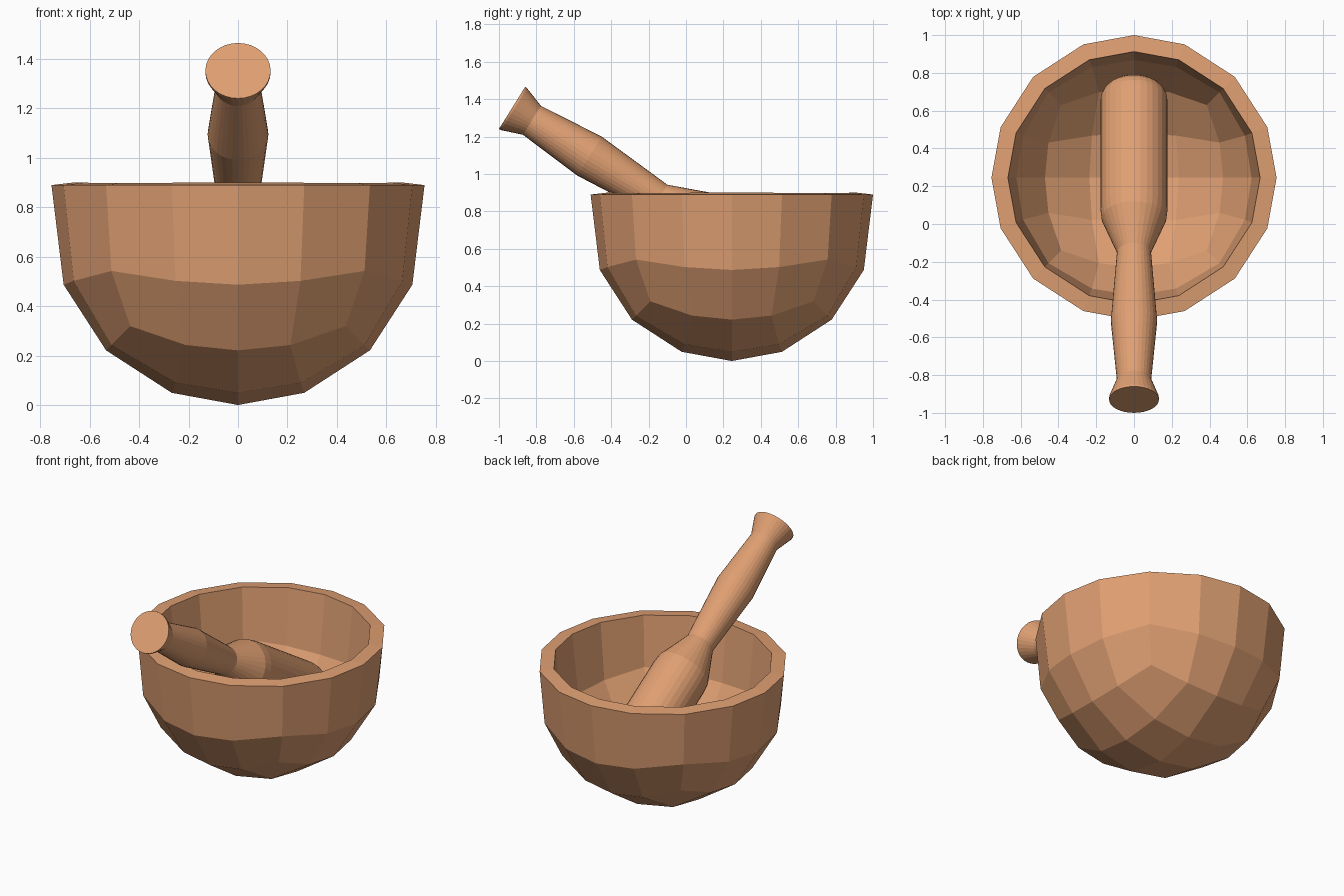
import bpy, bmesh, math
from mathutils import Matrix, Vector

if "Cube" in bpy.data.objects:
    bpy.data.objects.remove(bpy.data.objects["Cube"])

wood = bpy.data.materials.new("wood")
wood.diffuse_color = (0.74, 0.35, 0.17, 1)
wood.use_nodes = True
wood.node_tree.nodes["Principled BSDF"].inputs["Base Color"].default_value = wood.diffuse_color


def add_object(name, bm):
    mesh = bpy.data.meshes.new(name)
    bm.to_mesh(mesh)
    bm.free()
    mesh.materials.append(wood)
    obj = bpy.data.objects.new(name, mesh)
    bpy.context.collection.objects.link(obj)
    return obj


# Bowl: lower half of a faceted cube-sphere, rim pulled up, thickened inwards
R, CY, RIM = 0.755, 0.245, 0.89
bm = bmesh.new()
bmesh.ops.create_cube(bm, size=2)
bmesh.ops.subdivide_edges(bm, edges=bm.edges[:], cuts=3, use_grid_fill=True)
top = [v for v in bm.verts if v.co.z > 0.01]
bmesh.ops.delete(bm, geom=top, context='VERTS')
for v in bm.verts:
    on_edge = sum(abs(c) > 0.99 for c in v.co) > 1
    half = 0.415 if on_edge else 0.38
    p = Vector([math.copysign(half, c) if 0.4 < abs(c) < 0.6 else c for c in v.co])
    rim = abs(p.z) < 0.01
    v.co = p.normalized() * R + Vector((0, CY, R))
    if rim:
        v.co.z = RIM
bmesh.ops.recalc_face_normals(bm, faces=bm.faces[:])
# the open shell must face outwards
low = min(bm.faces, key=lambda f: f.calc_center_median().z)
if low.normal.z > 0:
    bmesh.ops.reverse_faces(bm, faces=bm.faces[:])
bowl = add_object("bowl", bm)
wall = bowl.modifiers.new("wall", 'SOLIDIFY')
wall.thickness = 0.088
wall.offset = -1

# Pestle: turned profile (distance from knob end, radius)
profile = [(0, 0.132), (0.012, 0.132), (0.125, 0.091), (0.488, 0.123),
           (0.922, 0.09), (1.07, 0.148), (1.13, 0.172), (1.19, 0.178)]
FILLET, START, HEAD = 0.1, 1.86, 0.178
for i in range(7):
    a = math.pi / 2 * i / 6
    profile.append((START + FILLET * math.sin(a), HEAD - FILLET + FILLET * math.cos(a)))

SEG = 32
bm = bmesh.new()
rings = []
for t, r in profile:
    rings.append([bm.verts.new((r * math.cos(2 * math.pi * k / SEG),
                                r * math.sin(2 * math.pi * k / SEG), t))
                  for k in range(SEG)])
for a, b in zip(rings, rings[1:]):
    for k in range(SEG):
        n = (k + 1) % SEG
        bm.faces.new((a[k], a[n], b[n], b[k]))
bm.faces.new(rings[0])
bm.faces.new(rings[-1])
bmesh.ops.recalc_face_normals(bm, faces=bm.faces[:])
axis = Vector((0, 0.849, -0.528))
turn = axis.to_track_quat('Z', 'Y').to_matrix().to_4x4()
bm.transform(Matrix.Translation((0, -0.93, 1.353)) @ turn)
add_object("pestle", bm)
